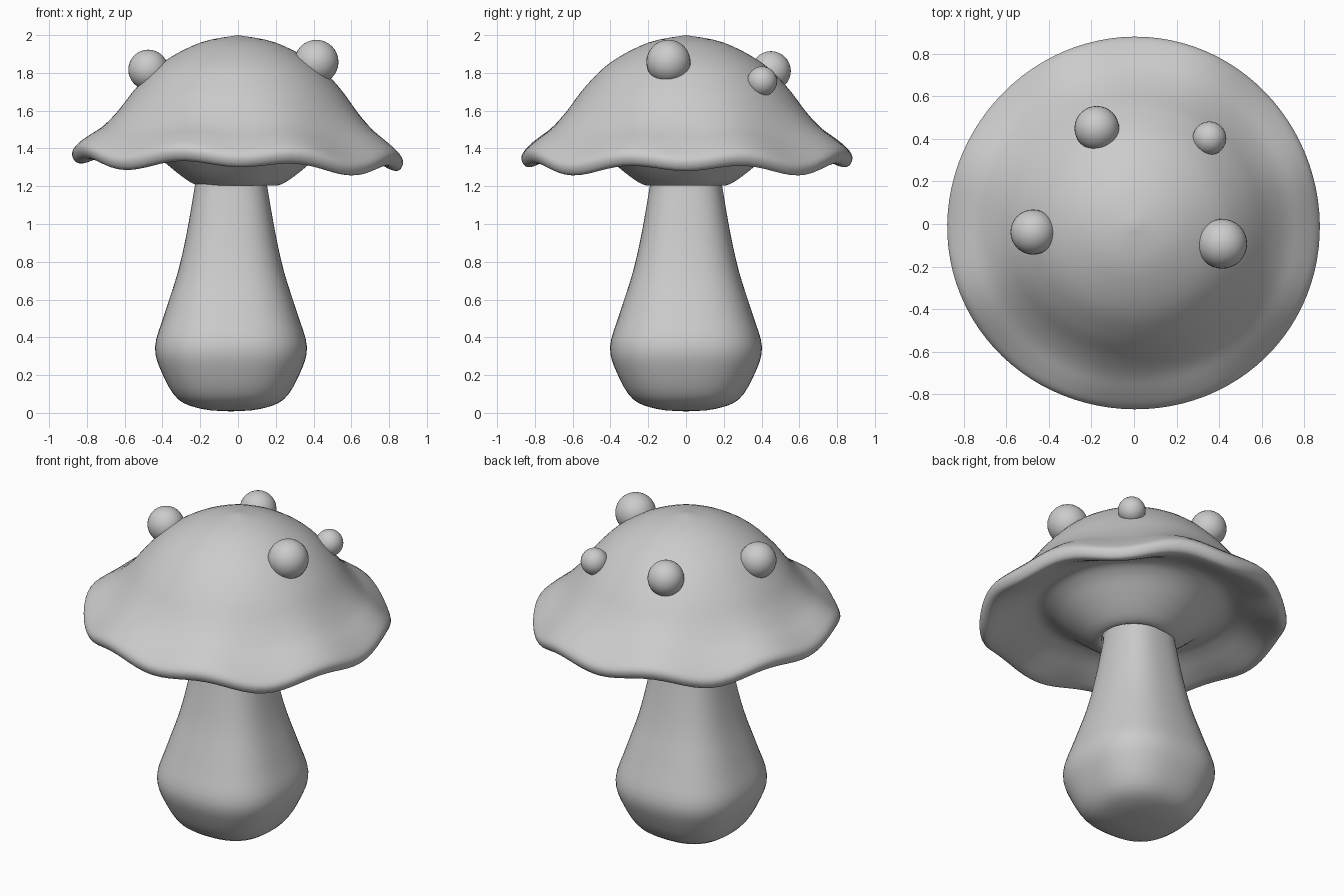
import bpy, bmesh, math
from math import cos, sin, pi

if "Cube" in bpy.data.objects:
    bpy.data.objects.remove(bpy.data.objects["Cube"])


def lathe(name, profile, shape, segs=64, steps=4, loc=(0, 0, 0)):
    """Spin a smoothed (r, z) profile; shape(r, z, angle) bends each point."""
    pts = []
    for i in range(len(profile) - 1):
        p = [profile[max(0, min(len(profile) - 1, i + k))] for k in (-1, 0, 1, 2)]
        for s in range(steps):
            t = s / steps
            pts.append([0.5 * (2 * b + (c - a) * t + (2 * a - 5 * b + 4 * c - d) * t * t
                               + (3 * b - a - 3 * c + d) * t ** 3) for a, b, c, d in zip(*p)])
    pts.append(profile[-1])
    bm = bmesh.new()
    rings = []
    for r, z in pts:
        if abs(r) < 1e-6:
            rings.append([bm.verts.new((0, 0, z))])
            continue
        ring = []
        for k in range(segs):
            a = 2 * pi * k / segs
            rr, zz = shape(r, z, a)
            ring.append(bm.verts.new((rr * cos(a), rr * sin(a), zz)))
        rings.append(ring)
    for lo, hi in zip(rings, rings[1:]):
        for k in range(segs):
            n = (k + 1) % segs
            face = [lo[k % len(lo)], lo[n % len(lo)], hi[n % len(hi)], hi[k % len(hi)]]
            bm.faces.new(list(dict.fromkeys(face)))
    bmesh.ops.recalc_face_normals(bm, faces=bm.faces)
    me = bpy.data.meshes.new(name)
    bm.to_mesh(me)
    bm.free()
    me.shade_smooth()
    ob = bpy.data.objects.new(name, me)
    ob.location = loc
    bpy.context.collection.objects.link(ob)
    return ob


# Bulbous stem with a slightly squared cross-section
stem_profile = [(0, 0.008), (0.15, 0.02), (0.28, 0.072), (0.365, 0.21), (0.402, 0.35),
                (0.35, 0.53), (0.283, 0.74), (0.235, 0.95), (0.19, 1.21), (0.18, 1.27), (0, 1.27)]
lathe("stem", stem_profile, lambda r, z, a: (r * (1.04 - 0.04 * cos(4 * a)), z),
      loc=(-0.037, 0, 0))


# Cap: dome, flared wavy rim, hollow underside and central bulge
def wave(r, z, a):
    w = max(0, min(1, (r - 0.5) / 0.36)) ** 1.5
    dz = 0.016 * cos(4 * a) - 0.022 * cos(8 * a) - 0.022 * cos(a)
    return r * (1 + w * 0.006 * cos(3 * a + 2)), z + w * dz


cap_profile = [(0, 2.0), (0.2, 1.96), (0.40, 1.855), (0.535, 1.725), (0.635, 1.595), (0.715, 1.51),
               (0.80, 1.445), (0.862, 1.39), (0.876, 1.35), (0.855, 1.312), (0.81, 1.31),
               (0.72, 1.35), (0.62, 1.40), (0.54, 1.42), (0.46, 1.385), (0.375, 1.315),
               (0.31, 1.262), (0.25, 1.22), (0.205, 1.204), (0.185, 1.22), (0.18, 1.28), (0, 1.28)]
lathe("cap", cap_profile, wave, segs=96)

# Round warts on the cap
for i, (x, y, z, r) in enumerate([(0.415, -0.093, 1.858, 0.117), (-0.475, -0.038, 1.817, 0.106),
                                  (-0.175, 0.45, 1.81, 0.105), (0.355, 0.403, 1.755, 0.079)]):
    bpy.ops.mesh.primitive_uv_sphere_add(segments=32, ring_count=16, radius=r, location=(x, y, z))
    bpy.context.object.name = f"cap_spot_{i + 1}"
    bpy.ops.object.shade_smooth()
